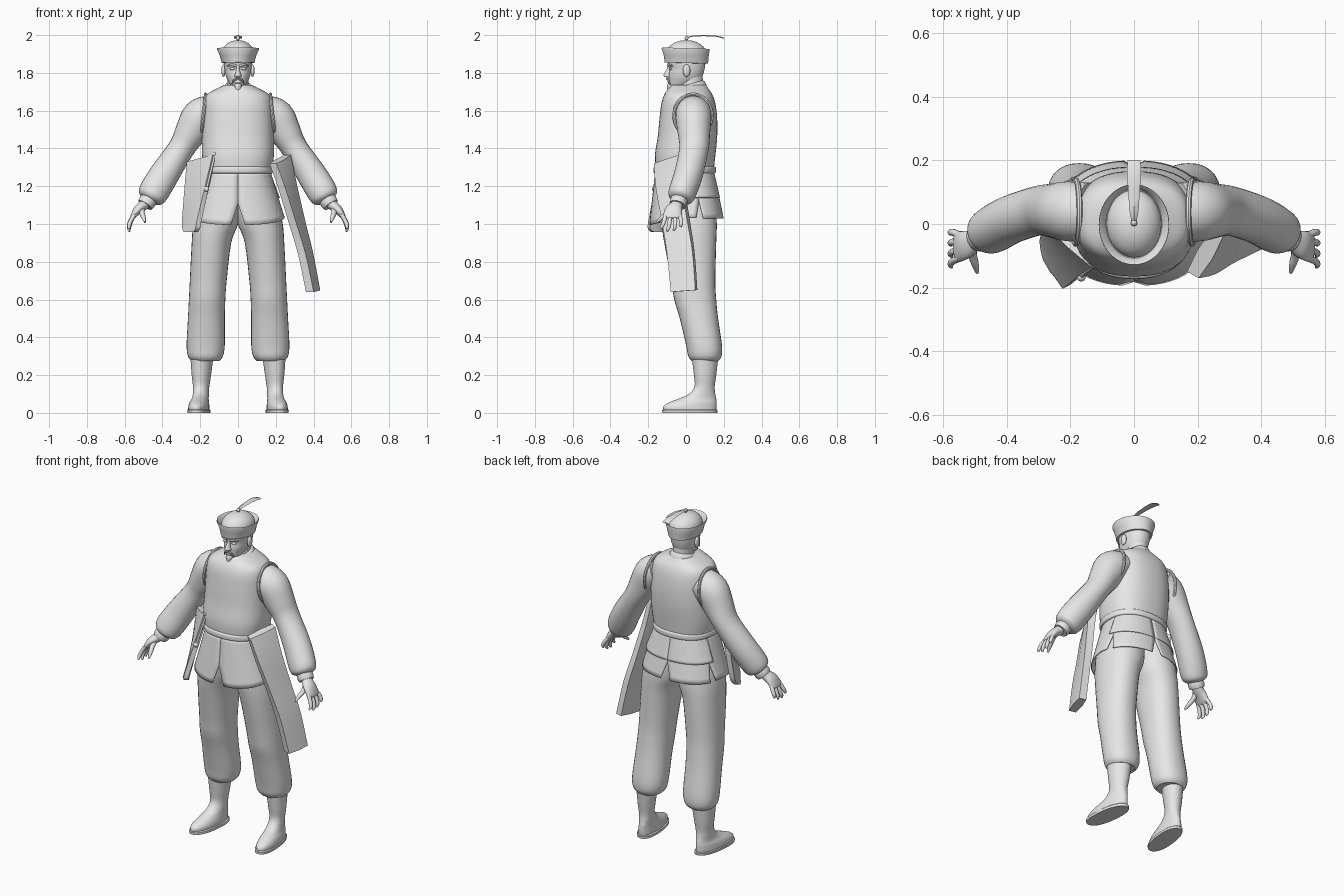
import bpy, bmesh, math
from mathutils import Vector

grey = bpy.data.materials.new("plain_grey")
grey.diffuse_color = (0.8, 0.8, 0.8, 1)


def finish(name, verts, faces, solid=0.0):
    me = bpy.data.meshes.new(name)
    me.from_pydata([tuple(v) for v in verts], [], faces)
    bm = bmesh.new()
    bm.from_mesh(me)
    bmesh.ops.recalc_face_normals(bm, faces=bm.faces)
    bm.to_mesh(me)
    bm.free()
    me.materials.append(grey)
    ob = bpy.data.objects.new(name, me)
    bpy.context.collection.objects.link(ob)
    if solid:
        ob.modifiers.new("thickness", 'SOLIDIFY').thickness = solid
    return ob


def loft(name, rings, caps=True, loop=False):
    n, m = len(rings[0]), len(rings)
    faces = [(i * n + j, i * n + (j + 1) % n, (i + 1) % m * n + (j + 1) % n, (i + 1) % m * n + j)
             for i in range(m if loop else m - 1) for j in range(n)]
    if caps and not loop:
        faces += [tuple(range(n)), tuple(range((m - 1) * n, m * n))]
    return finish(name, [v for r in rings for v in r], faces)


def smooth_rows(rows, sub=4):
    """Catmull-Rom interpolation of a list of number tuples."""
    out = []
    for i in range(len(rows) - 1):
        p = [rows[max(i - 1, 0)], rows[i], rows[i + 1], rows[min(i + 2, len(rows) - 1)]]
        for k in range(sub):
            t = k / sub
            out.append(tuple(0.5 * (2 * b + (c - a) * t + (2 * a - 5 * b + 4 * c - d) * t * t
                                    + (3 * b - a - 3 * c + d) * t ** 3) for a, b, c, d in zip(*p)))
    return out + [rows[-1]]


def body(name, rows, s=1, n=32, power=2.0, shear=0.0, tilt=0.0, sub=4):
    """Stack of rounded rings, each row = z, x0, x1, y0, y1."""
    rings = []
    for z, x0, x1, y0, y1 in (smooth_rows(rows, sub) if sub else rows):
        ring = []
        for k in range(n):
            a = math.tau * k / n
            c, q = math.cos(a), math.sin(a)
            x = (x0 + x1) / 2 + (x1 - x0) / 2 * math.copysign(abs(c) ** (2 / power), c)
            y = (y0 + y1) / 2 + (y1 - y0) / 2 * math.copysign(abs(q) ** (2 / power), q)
            ring.append((s * (x + shear * (y - 0.1)), y, z + tilt * y))
        rings.append(ring)
    return loft(name, rings)


def tube(name, rows, s=1, n=20, sub=4):
    """Limb along a path, each row = x, y, z, radius sideways, radius in depth."""
    rows = smooth_rows(rows, sub)
    pts = [Vector(r[:3]) for r in rows]
    rings = []
    for i, r in enumerate(rows):
        t = (pts[min(i + 1, len(pts) - 1)] - pts[max(i - 1, 0)]).normalized()
        u = Vector((0, 1, 0)).cross(t).normalized()
        v = t.cross(u)
        ring = [pts[i] + u * r[3] * math.cos(math.tau * k / n) + v * r[4] * math.sin(math.tau * k / n)
                for k in range(n)]
        rings.append([(s * p.x, p.y, p.z) for p in ring])
    return loft(name, rings)


def ball(name, c, r):
    rows = [(c[2] - r[2] * math.cos(math.pi * i / 10),) + tuple(
        v for ax in (0, 1) for v in (c[ax] - r[ax] * max(math.sin(math.pi * i / 10), .02),
                                     c[ax] + r[ax] * max(math.sin(math.pi * i / 10), .02)))
        for i in range(11)]
    return body(name, rows, n=16, sub=0)


def sheath(name, rows, thick):
    """Flat case, each row = front edge xyz then back edge xyz."""
    rings = []
    for r in smooth_rows(rows):
        f, b = Vector(r[:3]), Vector(r[3:])
        d = (b - f).normalized().cross(Vector((0, 0, 1))).normalized() * thick / 2
        rings.append([f - d, f + d, (f + b) / 2 + d * 1.3, b + d, b - d, (f + b) / 2 - d * 1.3])
    return loft(name, rings)


# Vest, collar and belt
body("vest", [(1.27, -.175, .175, -.16, .145), (1.36, -.19, .19, -.165, .155), (1.46, -.19, .19, -.15, .165),
              (1.56, -.187, .187, -.14, .165), (1.64, -.182, .182, -.13, .155), (1.685, -.165, .165, -.115, .14),
              (1.715, -.115, .115, -.095, .12), (1.735, -.075, .075, -.075, .105)], n=48, power=2.4)
body("collar", [(1.70, -.085, .085, -.09, .11), (1.725, -.074, .074, -.08, .10), (1.735, -.062, .062, -.068, .09)],
     tilt=.28)
body("belt", [(1.268, -.178, .178, -.165, .15), (1.275, -.186, .186, -.172, .158), (1.297, -.186, .186, -.172, .158),
              (1.304, -.18, .18, -.165, .152)], n=48, power=2.3)


# Tunic skirt panels separated by slits
def panel(name, a0, a1, z1, grow, z_front, gap=.11, slit=.62, nu=16, nt=10):
    verts = []
    for i in range(nt + 1):
        t = i / nt
        g = gap * max(0, t - slit) / (1 - slit)
        for j in range(nu + 1):
            a = a0 + g + (a1 - a0 - 2 * g) * j / nu
            c, q = math.cos(a), math.sin(a)
            rx = .172 + (.075 + grow) * t
            ry = (.163 + (.032 + grow) * t) if c > 0 else (.148 + (.052 + grow) * t)
            x = rx * math.copysign(abs(q) ** .85, q)
            zb = z1 + (z_front - z1) * max(0, c)
            verts.append((x, -ry * math.copysign(abs(c) ** .85, c), 1.28 + (zb - 1.28) * t))
    faces = [(i * (nu + 1) + j, i * (nu + 1) + j + 1, (i + 1) * (nu + 1) + j + 1, (i + 1) * (nu + 1) + j)
             for i in range(nt) for j in range(nu)]
    finish(name, verts, faces, .005)


for s, side in ((1, "left"), (-1, "right")):
    panel(side + "_front_skirt", 0, s * 1.9, 1.035, 0, .995, gap=s * .11)
    panel(side + "_back_skirt", s * 1.9, s * math.pi, 1.03, 0, 1.03, gap=s * .09)
    panel(side + "_back_overlay", s * 1.8, s * math.pi, 1.14, -.02, 1.14, gap=0)

    # Trouser leg
    body(side + "_trouser", [(1.2, -.01, .17, -.13, .13), (1.1, -.01, .215, -.14, .155), (1.0, .0, .237, -.13, .163),
                             (.9, .036, .245, -.115, .16), (.7, .06, .255, -.078, .155), (.6, .067, .26, -.062, .16),
                             (.5, .07, .265, -.033, .17), (.36, .07, .272, .0, .19), (.3, .08, .265, .012, .188),
                             (.275, .1, .245, .03, .172)], s, power=2.2)
    # Boot and sole
    body(side + "_boot", [(.012, .145, .253, -.12, .16), (.035, .145, .252, -.12, .162), (.055, .148, .248, -.09, .162),
                          (.075, .152, .24, -.04, .16), (.1, .153, .237, .015, .155), (.14, .152, .238, .045, .152),
                          (.2, .143, .245, .042, .16), (.3, .13, .252, .03, .172)], s, shear=-.11)
    body(side + "_sole", [(0, .14, .255, -.125, .165), (.014, .14, .257, -.126, .167), (.018, .145, .253, -.12, .163)],
         s, shear=-.11, power=2.3, sub=0)
    # Sleeve, wrist band and armhole trim
    tube(side + "_sleeve", [(.14, .04, 1.60, .085, .09), (.2, .04, 1.565, .098, .095), (.25, .042, 1.485, .085, .086),
                            (.30, .042, 1.40, .07, .078), (.385, .015, 1.27, .078, .076),
                            (.44, -.015, 1.18, .08, .074), (.462, -.03, 1.14, .07, .066),
                            (.47, -.035, 1.125, .04, .042)], s, n=28)
    tube(side + "_wrist_band", [(.465, -.033, 1.14, .043, .044), (.482, -.04, 1.115, .046, .046),
                                (.492, -.045, 1.10, .042, .043)], s)
    trim = []
    for k in range(40):
        a = math.tau * k / 40
        d = Vector((0, math.cos(a), math.sin(a)))
        c = Vector((.183 - .012 * math.sin(a), .037 + .1 * d.y, 1.575 + .112 * d.z))
        trim.append([(s * (c.x + .009 * math.cos(b)), c.y + d.y * .009 * math.sin(b), c.z + d.z * .009 * math.sin(b))
                     for b in (math.tau * j / 8 for j in range(8))])
    loft(side + "_armhole_trim", trim, loop=True)
    # Hand with four fingers and a thumb
    tube(side + "_palm", [(.475, -.038, 1.125, .028, .03), (.5, -.05, 1.10, .027, .033), (.53, -.065, 1.075, .024, .045),
                          (.556, -.073, 1.04, .014, .047), (.561, -.074, 1.03, .007, .03)], s)
    for f, (dy, drop) in enumerate(((.037, .05), (.013, .07), (-.011, .075), (-.034, .06))):
        y = -.073 + dy
        tube(f"{side}_finger_{f + 1}", [(.548, y, 1.05, .011, .012), (.568, y + dy * .25, 1.04 - drop * .4, .011, .011),
                                        (.577, y + dy * .4 - .005, 1.035 - drop * .75, .01, .01),
                                        (.574, y + dy * .5 - .012, 1.035 - drop, .005, .006)], s, n=10)
    tube(side + "_thumb", [(.505, -.06, 1.095, .014, .016), (.508, -.095, 1.06, .014, .014),
                           (.5, -.125, 1.035, .012, .012), (.493, -.153, 1.01, .005, .006)], s, n=10)
    # Ear, eye, brow and moustache
    ball(side + "_ear", (s * .077, .003, 1.812), (.011, .02, .033))
    ball(side + "_eye", (s * .03, -.083, 1.822), (.014, .008, .007))
    tube(side + "_brow", [(.01, -.093, 1.838, .006, .005), (.03, -.093, 1.843, .007, .006),
                          (.055, -.073, 1.838, .004, .004)], s, n=8)
    tube(side + "_moustache", [(.003, -.1, 1.768, .006, .006), (.02, -.095, 1.763, .006, .006),
                               (.032, -.085, 1.74, .003, .003)], s, n=8)

# Head, neck, nose and beard
body("head", [(1.722, -.022, .022, -.082, -.02), (1.735, -.04, .04, -.088, .03), (1.765, -.057, .057, -.091, .075),
              (1.79, -.066, .066, -.092, .09), (1.82, -.071, .071, -.088, .098), (1.845, -.074, .074, -.096, .102),
              (1.88, -.076, .076, -.1, .105)], power=2.15)
body("neck", [(1.68, -.062, .062, -.06, .095), (1.74, -.055, .055, -.04, .09), (1.79, -.055, .055, -.03, .088)])
body("nose", [(1.775, -.012, .012, -.1, -.07), (1.783, -.019, .019, -.117, -.07), (1.795, -.014, .014, -.116, -.07),
              (1.82, -.009, .009, -.102, -.07), (1.84, -.01, .01, -.096, -.07)], n=16)
body("lips", [(1.745, -.014, .014, -.094, -.07), (1.752, -.02, .02, -.099, -.07), (1.761, -.016, .016, -.096, -.07)], n=16)
body("goatee", [(1.685, -.003, .003, -.092, -.084), (1.71, -.014, .014, -.099, -.068), (1.735, -.019, .019, -.1, -.06),
                (1.745, -.01, .01, -.094, -.06)], n=16)

# Hat with flared brim, dome, knob and feather
body("hat_brim", [(1.852, -.08, .08, -.108, .11), (1.853, -.086, .086, -.113, .117), (1.89, -.096, .096, -.118, .12),
                  (1.925, -.111, .111, -.129, .125), (1.931, -.11, .11, -.128, .124), (1.928, -.106, .106, -.123, .12),
                  (1.895, -.088, .088, -.108, .11)], n=48, sub=0, tilt=-.03)
body("hat_dome", [(1.88, -.087, .087, -.106, .108), (1.915, -.085, .085, -.103, .105), (1.94, -.073, .073, -.088, .09),
                  (1.96, -.05, .05, -.06, .062), (1.97, -.025, .025, -.03, .033), (1.973, -.004, .004, -.003, .006)], n=40)
ball("hat_knob", (0, .003, 1.984), (.01, .01, .013))
feather = smooth_rows([(.006, .003, 1.99), (.014, .04, 1.998), (.018, .1, 2.0), (.022, .16, 1.997), (.02, .2, 1.987)])
loft("feather", [[(-w, y, z - .006), (0, y, z), (w, y, z - .006), (0, y, z - .004)] for w, y, z in feather])

# Curved scabbard on the left hip
sheath("scabbard", [(.185, -.16, 1.32, .262, -.03, 1.365), (.235, -.15, 1.18, .295, -.015, 1.2),
                    (.29, -.118, 1.0, .338, .015, 1.01), (.338, -.095, .84, .377, .04, .85),
                    (.38, -.075, .64, .415, .055, .65)], .042)
# Flat case on the right hip with a rod across its mouth
sheath("hip_case", [(-.125, -.125, 1.365, -.262, .0, 1.33), (-.168, -.16, 1.18, -.273, -.015, 1.18),
                    (-.205, -.192, 1.02, -.284, -.04, 1.02), (-.214, -.195, .975, -.282, -.075, .975),
                    (-.225, -.175, .957, -.275, -.105, .957)], .028)
tube("case_rod", [(-.122, -.127, 1.37, .006, .006), (-.166, -.165, 1.185, .006, .006)], n=10)
ball("rod_top_ball", (-.122, -.127, 1.37), (.014, .014, .014))
ball("rod_bottom_ball", (-.166, -.167, 1.185), (.014, .014, .014))

# Smooth shading with sharp edges kept
for ob in bpy.context.scene.objects:
    ob.select_set(True)
    bpy.context.view_layer.objects.active = ob
bpy.ops.object.shade_smooth_by_angle(angle=math.radians(40))
